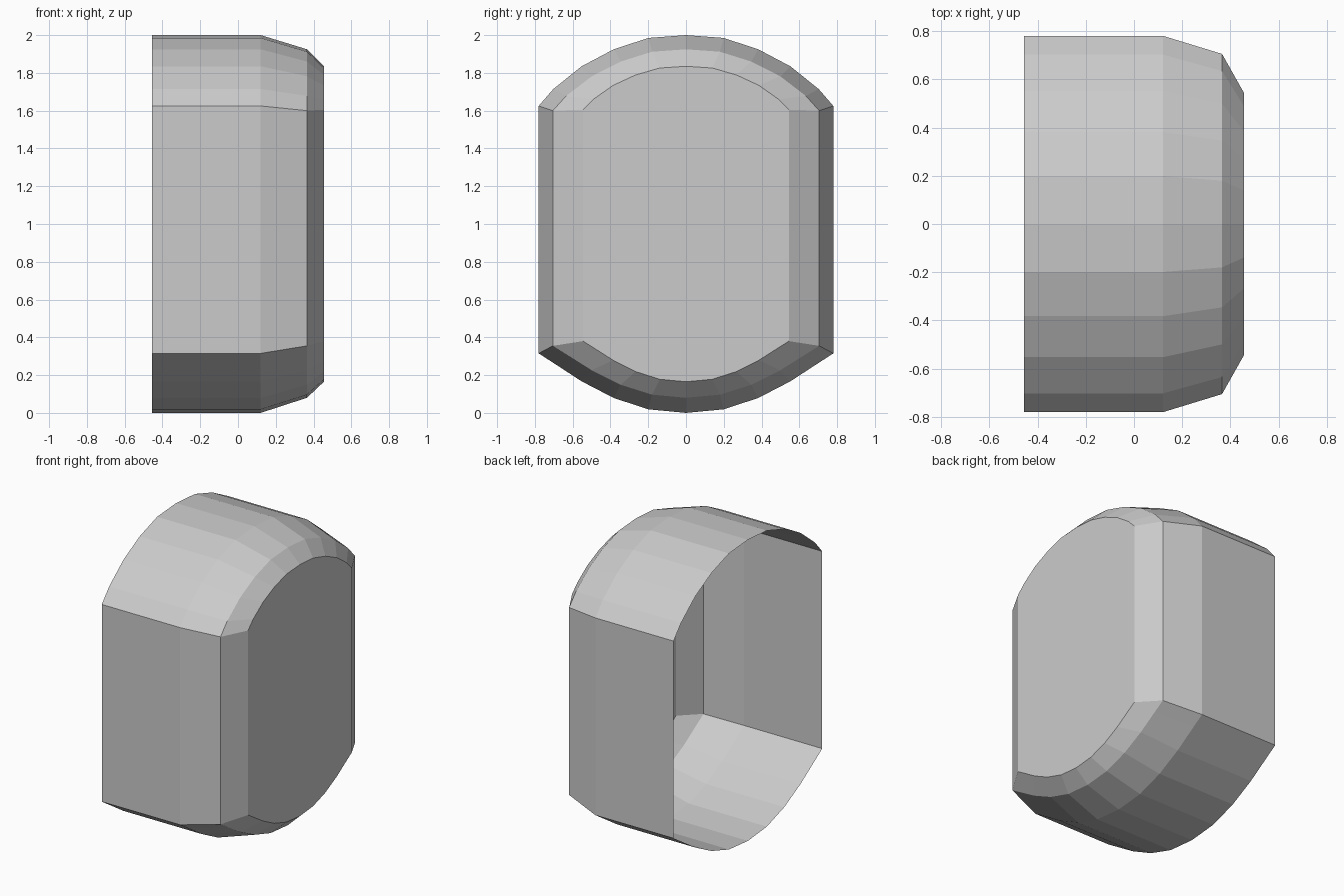
import bpy
import bmesh

if "Cube" in bpy.data.objects:
    bpy.data.objects.remove(bpy.data.objects["Cube"])

# Half arc: (width share, drop share at top, rise share at bottom), centre to corner
ARC = [(0, 0, 0), (0.255, 0.04, 0.06), (0.49, 0.2, 0.25),
       (0.708, 0.44, 0.53), (0.9, 0.76, 0.84), (1, 1, 1)]

# Cross-sections: x, half width, top, top corner, bottom corner, bottom
SECTIONS = [
    (-0.455, 0.78, 2.0, 1.625, 0.315, 0.0),
    (0.12, 0.78, 2.0, 1.625, 0.315, 0.0),
    (0.365, 0.705, 1.925, 1.60, 0.355, 0.08),
    (0.455, 0.545, 1.835, 1.605, 0.38, 0.165),
]


def outline(x, w, top, top_corner, low_corner, low):
    """Closed loop: over the top arc, then back along the bottom arc."""
    upper = [(x, w * y, top + (top_corner - top) * t) for y, t, b in ARC]
    lower = [(x, w * y, low + (low_corner - low) * b) for y, t, b in ARC]

    def mirrored(pts):
        return [(px, -py, pz) for px, py, pz in pts[:0:-1]]

    return mirrored(upper) + upper + (mirrored(lower) + lower)[::-1]


# Shell: open at the back end, tapered towards a flat face
bm = bmesh.new()
rings = [[bm.verts.new(p) for p in outline(*s)] for s in SECTIONS]
for a, b in zip(rings, rings[1:]):
    n = len(a)
    for i in range(n):
        j = (i + 1) % n
        bm.faces.new((a[i], b[i], b[j], a[j]))

# Flat end face
bm.faces.new(rings[-1][::-1])
bmesh.ops.recalc_face_normals(bm, faces=bm.faces)
cap = max(bm.faces, key=lambda f: f.calc_center_median().x)
if cap.normal.x < 0:
    bmesh.ops.reverse_faces(bm, faces=bm.faces)

mesh = bpy.data.meshes.new("open_shell")
bm.to_mesh(mesh)
bm.free()
bpy.context.collection.objects.link(bpy.data.objects.new("open_shell", mesh))
